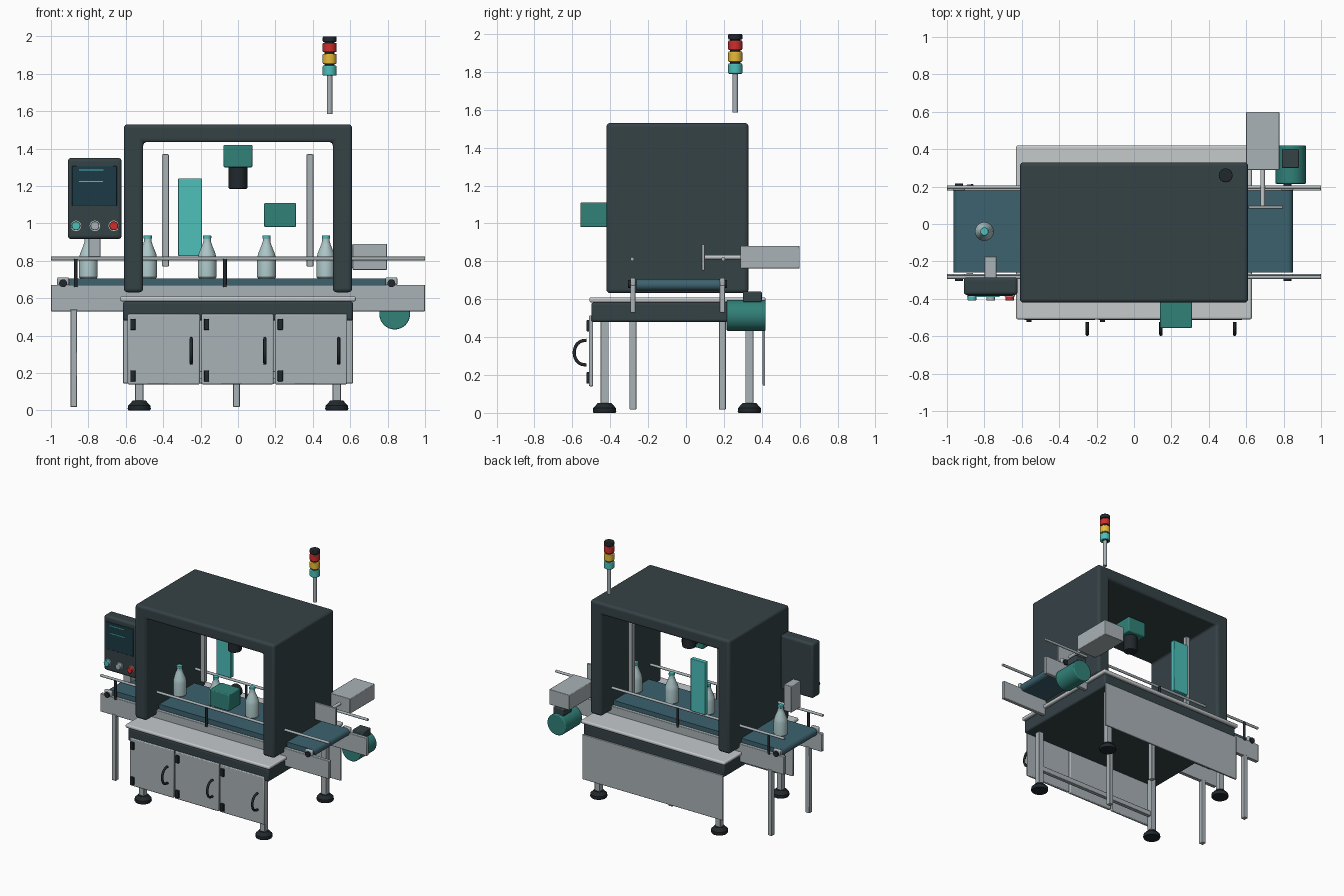
import bpy, bmesh, math
from mathutils import Matrix, Vector

if "Cube" in bpy.data.objects:
    bpy.data.objects.remove(bpy.data.objects["Cube"])


def mat(name, r, g, b):
    m = bpy.data.materials.new(name)
    m.diffuse_color = ((r / 255) ** 2.2, (g / 255) ** 2.2, (b / 255) ** 2.2, 1)
    m.use_nodes = True
    m.node_tree.nodes["Principled BSDF"].inputs["Base Color"].default_value = m.diffuse_color
    return m


DARK = mat("charcoal", 56, 68, 72)
BLACK = mat("black", 38, 44, 48)
STEEL = mat("steel", 168, 177, 181)
LIGHT = mat("light_metal", 196, 200, 202)
BELT = mat("belt_blue", 62, 98, 110)
TEAL = mat("dark_teal", 52, 128, 120)
CYAN = mat("bright_teal", 78, 190, 184)
GLASS = mat("bottle_glass", 172, 198, 200)
SCREEN = mat("screen_blue", 34, 60, 70)
RED = mat("red", 205, 50, 48)
YELLOW = mat("yellow", 232, 185, 60)


def finish(name, bm, m, bevel=0, seg=3):
    bmesh.ops.recalc_face_normals(bm, faces=bm.faces[:])
    me = bpy.data.meshes.new(name)
    bm.to_mesh(me)
    bm.free()
    me.materials.append(m)
    ob = bpy.data.objects.new(name, me)
    bpy.context.collection.objects.link(ob)
    if bevel:
        mod = ob.modifiers.new("bevel", 'BEVEL')
        mod.width, mod.segments, mod.limit_method = bevel, seg, 'ANGLE'
    bpy.ops.object.select_all(action='DESELECT')
    bpy.context.view_layer.objects.active = ob
    ob.select_set(True)
    bpy.ops.object.shade_smooth_by_angle(angle=math.radians(35))
    return ob


def box(name, m, x0, x1, y0, y1, z0, z1, bevel=0.004, seg=2):
    bm = bmesh.new()
    M = Matrix.Translation(((x0 + x1) / 2, (y0 + y1) / 2, (z0 + z1) / 2))
    S = Matrix.Diagonal((x1 - x0, y1 - y0, z1 - z0, 1))
    bmesh.ops.create_cube(bm, size=1, matrix=M @ S)
    return finish(name, bm, m, bevel, seg)


def rod(name, m, a, b, r, r2=None, bevel=0, n=32):
    a, b = Vector(a), Vector(b)
    rot = (b - a).to_track_quat('Z', 'Y').to_matrix().to_4x4()
    bm = bmesh.new()
    bmesh.ops.create_cone(bm, cap_ends=True, segments=n, radius1=r, radius2=r if r2 is None else r2,
                          depth=(b - a).length, matrix=Matrix.Translation((a + b) / 2) @ rot)
    return finish(name, bm, m, bevel)


def extrude(name, m, pts, y0, y1, bevel=0, seg=3):
    # closed x-z outline pulled along y
    bm = bmesh.new()
    f = bm.faces.new([bm.verts.new((x, y0, z)) for x, z in pts])
    new = bmesh.ops.extrude_face_region(bm, geom=[f])["geom"]
    bmesh.ops.translate(bm, vec=(0, y1 - y0, 0), verts=[v for v in new if isinstance(v, bmesh.types.BMVert)])
    return finish(name, bm, m, bevel, seg)


def lathe(name, m, prof, x, y, n=32):
    bm = bmesh.new()
    vs = [bm.verts.new((x + r, y, z)) for r, z in prof]
    es = [bm.edges.new(p) for p in zip(vs, vs[1:])]
    bmesh.ops.spin(bm, geom=vs + es, cent=(x, y, 0), axis=(0, 0, 1), angle=2 * math.pi, steps=n)
    bmesh.ops.remove_doubles(bm, verts=bm.verts[:], dist=1e-5)
    return finish(name, bm, m)


# Base cabinet: worktop, frame, back panel, doors
box("worktop", LIGHT, -.63, .63, -.51, .42, .583, .61, .01, 3)
box("base_frame", DARK, -.615, .615, -.5, .405, .48, .583, .012)
box("back_panel", STEEL, -.615, .615, .405, .418, .145, .50)
box("front_lower_rail", STEEL, -.53, .53, -.445, -.415, .17, .21)
for i in range(3):
    x = -.59 + i * .394
    box("door", STEEL, x, x + .386, -.512, -.49, .14, .515, .006)
    for z in (.155, .43):
        box("door_hinge", BLACK, x + .014, x + .042, -.525, -.505, z, z + .06)
    cu = bpy.data.curves.new("door_handle", 'CURVE')
    cu.dimensions, cu.bevel_depth, cu.bevel_resolution, cu.use_fill_caps = '3D', .009, 3, True
    sp = cu.splines.new('POLY')
    sp.points.add(12)
    for k, p in enumerate(sp.points):
        t = math.pi * k / 12
        p.co = (x + .34, -.525 - .065 * math.sin(t) ** .8, .318 + .065 * math.cos(t), 1)
    cu.materials.append(BLACK)
    bpy.context.collection.objects.link(bpy.data.objects.new("door_handle", cu))

# Legs and levelling feet
for x in (-.528, .528):
    for y in (-.43, .335):
        box("leg", STEEL, x - .022, x + .022, y - .022, y + .022, .045, .49)
        lathe("levelling_foot", BLACK, [(0, 0), (.058, 0), (.062, .008), (.06, .026), (.035, .052), (0, .055)], x, y)

# Arched hood, open front and back
extrude("hood", DARK, [(-.61, .632), (-.61, 1.53), (.61, 1.53), (.61, .632), (.507, .632), (.507, 1.435),
                       (-.507, 1.435), (-.507, .632)], -.42, .33, .02, 4)

# Conveyor: belt loop, rollers, side rails, guides, stands
loop = []
for cx, a0 in ((.82, 90), (-.935, 270)):
    for k in range(13):
        a = math.radians(a0 - k * 15)
        loop.append((cx + .03 * math.cos(a), .676 + .03 * math.sin(a)))
extrude("belt", BELT, loop, -.26, .18)
for y, s in ((-.28, -1), (.192, 1)):
    box("conveyor_side_rail", STEEL, -1, 1, y - .014, y + .014, .53, .672)
    for x in (-.935, .82):
        box("bearing_block", STEEL, x - .032, x + .032, y - .014, y + .014, .668, .712, .008)
        rod("roller_bearing", BLACK, (x, y, .68), (x, y + s * .025, .68), .021)
    gy = y + s * .004
    rod("guide_rail", STEEL, (-1, gy, .812), (1, gy, .812), .01, n=16)
    for x in (-.867, -.07):
        rod("guide_post", BLACK, (x, y + s * .012, .66), (x, y + s * .012, .81), .01, n=16)
    for x in (-.878, -.008):
        box("conveyor_stand", STEEL, x - .018, x + .018, y - .018, y + .018, .018, .54)

# Drive motor
rod("drive_motor", TEAL, (.838, .215, .515), (.838, .42, .515), .082, bevel=.006)
box("motor_terminal_box", DARK, .79, .882, .30, .40, .585, .64, .006)

# Bottles with caps
for i in range(5):
    x = -.8 + i * .3175
    lathe("bottle", GLASS, [(0, .706), (.044, .706), (.05, .713), (.05, .81), (.045, .838), (.026, .885),
                            (.02, .905), (.02, .922), (0, .922)], x, -.04)
    rod("bottle_cap", CYAN, (x, -.04, .918), (x, -.04, .936), .022, bevel=.003)

# Overhead camera, front sensor, backlight, light-curtain posts
box("camera_body", TEAL, -.078, .078, -.115, .035, 1.30, 1.42, .008)
rod("camera_lens", BLACK, (0, -.04, 1.305), (0, -.04, 1.185), .05, bevel=.006)
box("sensor_body", TEAL, .14, .31, -.557, -.41, .98, 1.11, .006)
rod("sensor_lens", BLACK, (.225, -.42, 1.045), (.225, -.33, 1.045), .048, bevel=.005)
box("backlight_panel", CYAN, -.32, -.193, .185, .22, .825, 1.24)
for x in (-.388, .385):
    box("light_curtain_post", STEEL, x - .018, x + .018, .11, .145, .77, 1.37)

# Reject pusher
box("pusher_body", STEEL, .60, .777, .288, .60, .762, .882)
rod("pusher_rod", LIGHT, (.688, .09, .822), (.688, .30, .822), .012, n=20)
box("pusher_plate", STEEL, .612, .797, .083, .099, .752, .89)

# Operator panel
box("panel_body", DARK, -.91, -.622, -.38, -.285, .917, 1.35, .018, 4)
box("panel_screen", SCREEN, -.888, -.648, -.386, -.37, 1.092, 1.308)
for x, z in ((-.718, 1.285), (-.722, 1.225)):
    box("screen_line", CYAN, -.85, x, -.389, -.384, z - .003, z + .003, 0)
for x, m in ((-.866, CYAN), (-.765, STEEL), (-.664, RED)):
    rod("button_ring", LIGHT, (x, -.375, .987), (x, -.388, .987), .028)
    rod("push_button", m, (x, -.38, .987), (x, -.41, .987), .023, bevel=.004)
box("panel_bracket", STEEL, -.80, -.735, -.29, -.173, .822, 1.03)

# Signal tower
tx, ty = .49, .26
rod("tower_pole", STEEL, (tx, ty, 1.585), (tx, ty, 1.80), .015, n=20)
rod("tower_core", BLACK, (tx, ty, 1.79), (tx, ty, 1.98), .027)
for z, h, m, n in ((1.79, .054, CYAN, "teal_lamp"), (1.853, .054, YELLOW, "yellow_lamp"),
                   (1.916, .05, RED, "red_lamp"), (1.97, .03, BLACK, "tower_cap")):
    rod(n, m, (tx, ty, z), (tx, ty, z + h), .037, bevel=.005)
